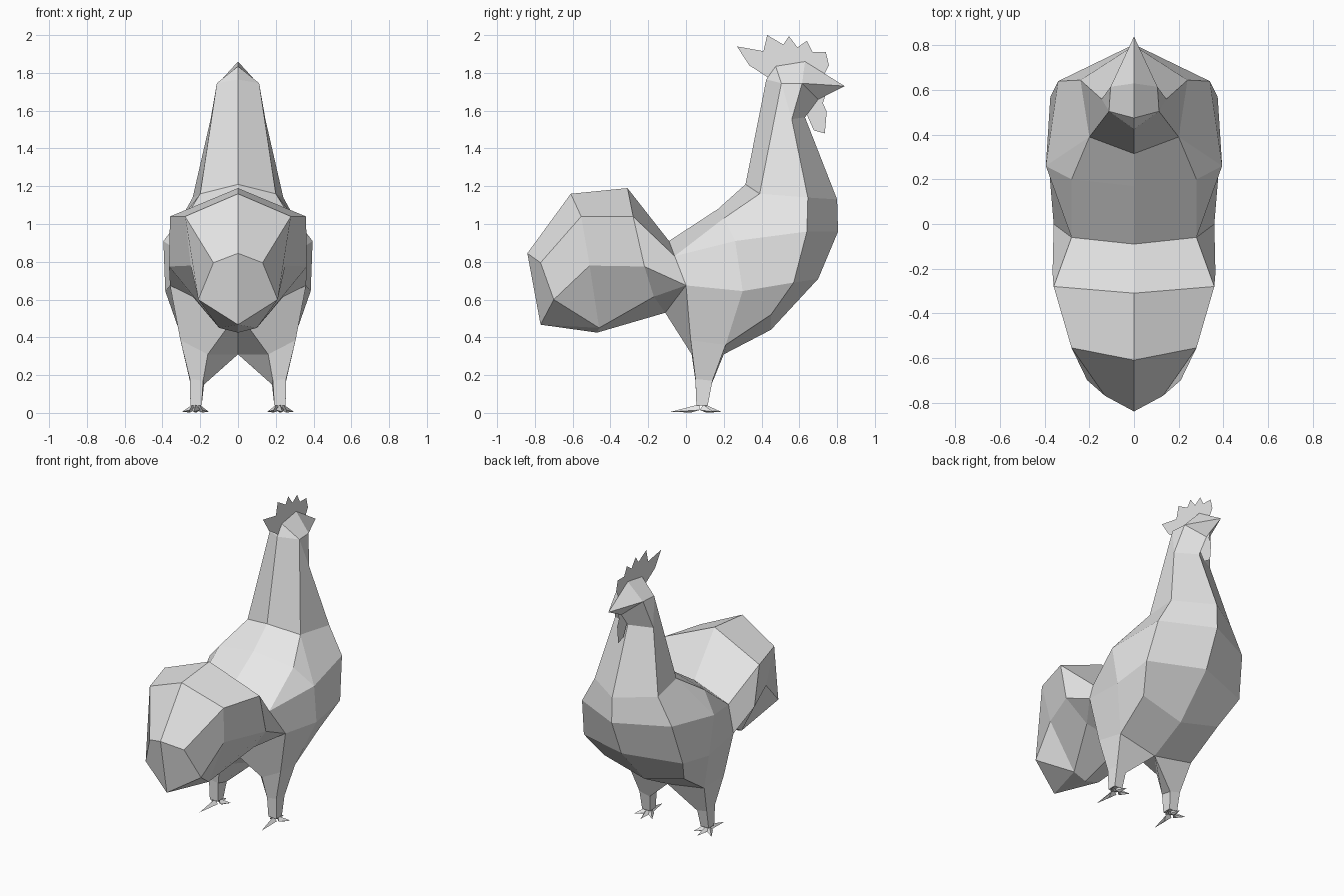
import bpy, bmesh
from mathutils import Vector

if "Cube" in bpy.data.objects:
    bpy.data.objects.remove(bpy.data.objects["Cube"])

grey = bpy.data.materials.new("light_grey")
grey.diffuse_color = (0.8, 0.8, 0.8, 1)
grey.use_nodes = True
grey.node_tree.nodes["Principled BSDF"].inputs["Base Color"].default_value = grey.diffuse_color


def build(name, points, faces, mirror=True):
    """Make a flat-shaded mesh from named points; mirror the right half across x = 0."""
    bm = bmesh.new()
    for sign in ((1, -1) if mirror else (1,)):
        verts = {k: bm.verts.new((p[0] * sign, p[1], p[2])) for k, p in points.items()}
        for f in faces:
            bm.faces.new([verts[k] for k in f.split()])
    bmesh.ops.remove_doubles(bm, verts=bm.verts[:], dist=0.0005)
    bmesh.ops.recalc_face_normals(bm, faces=bm.faces[:])
    me = bpy.data.meshes.new(name)
    bm.to_mesh(me)
    bm.free()
    me.materials.append(grey)
    ob = bpy.data.objects.new(name, me)
    bpy.context.collection.objects.link(ob)
    return ob


# torso: b = spine, s = upper side, w = widest side, l = lower side, f = breast line
torso = dict(
    b0=(0, -.09, .91), b1=(0, .17, 1.08), b2=(0, .315, 1.21),
    s0=(.28, -.06, .83), s1=(.28, .2, 1.03), s2=(.2, .39, 1.16),
    w0=(.36, 0, .675), w1=(.395, .26, .91), w2=(.34, .64, .96), c2=(.24, .645, 1.14),
    l1=(.385, .3, .645), l2=(.375, .57, .69), e4=(.3, .45, .52),
    f1=(0, .80, 1.13), f2=(0, .805, .96), f3=(0, .70, .71), f4=(0, .45, .44),
    f5=(0, .2, .31), u=(0, -.11, .53))
torso_faces = [
    "b0 s0 s1 b1", "b1 s1 s2 b2", "s0 w1 s1", "s1 w1 s2", "s2 w1 w2 c2",
    "s0 w0 l1 w1", "w1 l1 l2 w2", "c2 w2 f2 f1", "w2 l2 f3 f2", "l2 e4 f4 f3"]

# neck and head with beak
head = dict(
    b3=(0, .425, 1.765), b4=(0, .475, 1.835), b5=(0, .63, 1.86),
    s3=(.112, .505, 1.745), c3=(.145, .56, 1.555), h=(.105, .615, 1.745),
    tip=(0, .84, 1.73), g2=(0, .70, 1.66), g=(0, .63, 1.565))
head_faces = [
    "b2 s2 s3 b3", "s2 c2 c3 s3", "c2 f1 g c3", "b3 s3 b4", "b4 s3 h b5",
    "b5 h tip", "s3 c3 h", "h g2 tip", "h c3 g g2"]

# tail: t = front ring, a = middle ring, z = end
tail = dict(
    t0=(0, -.31, 1.19), t1=(.36, -.28, 1.04), t2=(.365, -.22, .775), t3=(.24, -.17, .615),
    a0=(0, -.61, 1.16), a1=(.28, -.555, 1.04), a2=(.25, -.51, .78),
    a3=(.1, -.46, .45), a4=(0, -.47, .425),
    z0=(0, -.84, .845), z1=(.13, -.77, .795), z2=(.21, -.70, .6), z3=(0, -.77, .467))
tail_faces = [
    "b0 t0 t1 s0", "s0 t1 t2 w0", "w0 t2 t3", "w0 t3 u",
    "t0 a0 a1 t1", "t1 a1 a2 t2", "t2 a2 a3 t3", "t3 a3 a4 u",
    "a0 z0 z1 a1", "a1 z1 z2 a2", "a2 z2 a3", "a3 z2 z3", "a3 z3 a4", "z0 z3 z2 z1"]

# thighs and shanks: o = outer, i = inner, B = back, F = front
leg = dict(
    oB=(.305, .025, .385), oF=(.285, .21, .36), iB=(.16, .03, .31),
    koB=(.255, .05, .18), koF=(.255, .14, .17), kiF=(.18, .135, .15), kiB=(.185, .05, .17),
    noB=(.252, .055, .04), noF=(.252, .115, .04), niF=(.192, .115, .04), niB=(.192, .055, .04))
leg_faces = [
    "w0 oB oF l1", "l1 oF e4 l2", "e4 oF f5 f4", "u iB oB w0", "u f5 iB",
    "oB koB koF oF", "oF koF kiF f5", "f5 kiF kiB iB", "iB kiB koB oB",
    "koB noB noF koF", "koF noF niF kiF", "kiF niF niB kiB", "kiB niB noB koB",
    "noB niB niF noF"]

build("body", {**torso, **head, **tail, **leg},
      torso_faces + head_faces + tail_faces + leg_faces)

# toes: slim wedges from the ankle to a pointed tip
for name, root, tip in (("back_toe", (.222, .07), (.235, -.08)),
                        ("middle_toe", (.222, .10), (.215, .185)),
                        ("outer_toe", (.24, .09), (.295, .145)),
                        ("inner_toe", (.205, .09), (.155, .145))):
    r, t = Vector((*root, 0)), Vector((*tip, .006))
    side = (t - r).cross(Vector((0, 0, 1))).normalized() * .022
    pts = dict(a=r + side + Vector((0, 0, .015)), b=r - side + Vector((0, 0, .015)),
               c=r + Vector((0, 0, .045)), d=r + (t - r) * .3, t=t)
    build(name, pts, ["a c t", "c b t", "b d t", "d a t", "a d b c"])


# flat comb and wattle sheets on the centre plane
def sheet(name, outline):
    pts = {f"p{i}": (0, y, z) for i, (y, z) in enumerate(outline)}
    build(name, pts, [" ".join(pts)], mirror=False)


sheet("comb", [(.435, 1.775), (.335, 1.84), (.27, 1.94), (.41, 1.915), (.43, 2.0),
               (.515, 1.95), (.545, 1.995), (.59, 1.935), (.64, 1.97), (.67, 1.91),
               (.74, 1.91), (.757, 1.84), (.725, 1.78), (.6, 1.78)])
sheet("wattle", [(.66, 1.7), (.74, 1.69), (.725, 1.64), (.745, 1.595), (.735, 1.48),
                 (.677, 1.495), (.635, 1.59), (.6, 1.6)])
